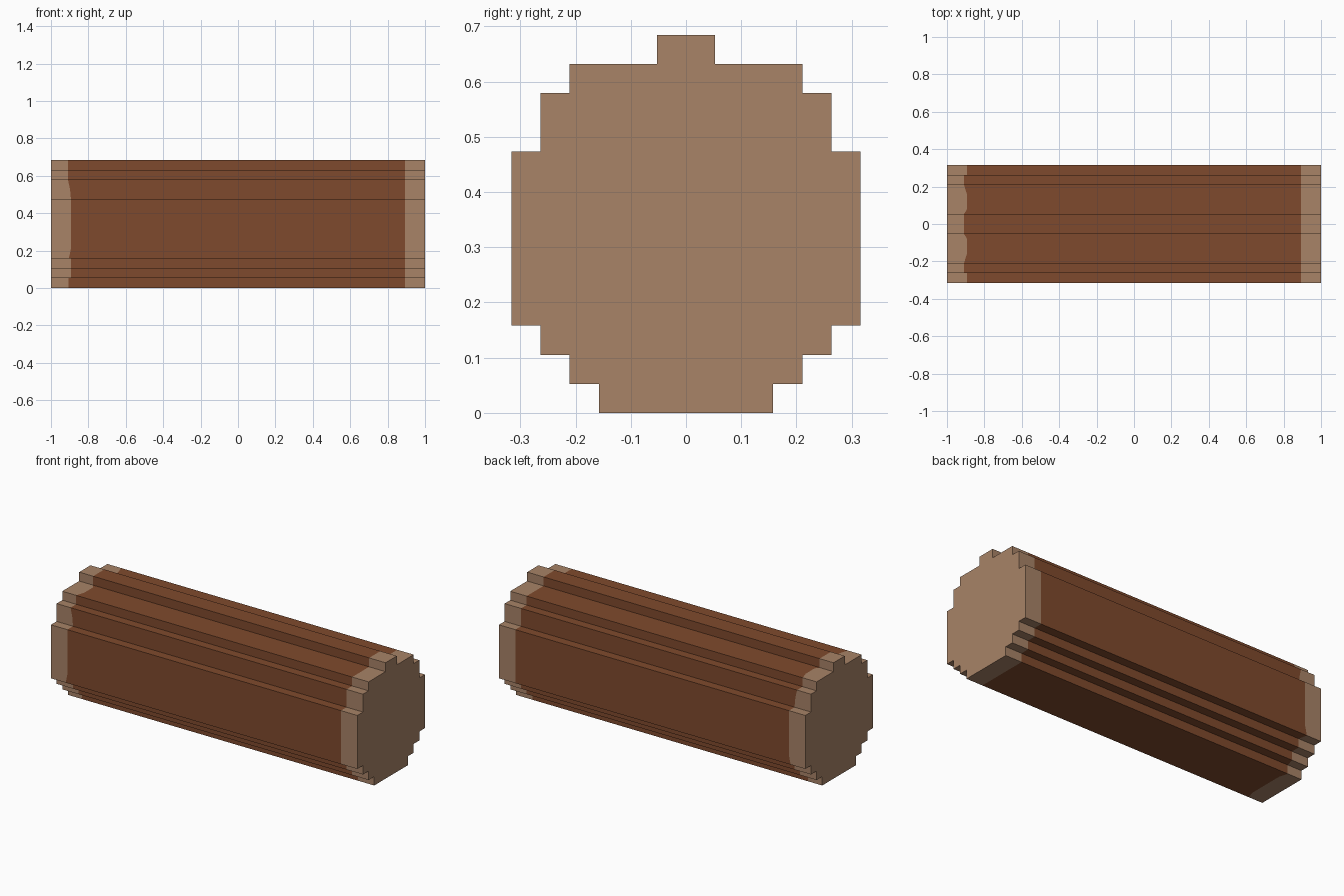
import bpy
import bmesh

cube = bpy.data.objects.get("Cube")
if cube:
    bpy.data.objects.remove(cube, do_unlink=True)


def make_material(name, rgb):
    mat = bpy.data.materials.new(name)
    mat.use_nodes = True
    color = (*rgb, 1.0)
    mat.diffuse_color = color
    mat.node_tree.nodes["Principled BSDF"].inputs["Base Color"].default_value = color
    return mat


bark = make_material("dark_bark", (0.212, 0.068, 0.026))
pale = make_material("pale_wood", (0.392, 0.227, 0.136))

# Half of the stepped cross-section in grid steps: (y, z, ragged bark edge)
STEP = 1 / 19
half = [
    (2, 0, 0), (3, 0, 0.9), (3, 1, 0.9), (4, 1, 0), (4, 2, 0), (5, 2, 0),
    (5, 3, 0), (6, 3, 0.7), (6, 4, 0), (6, 9, 0), (5, 9, 0), (5, 10, 0.3),
    (5, 11, 1), (4, 11, 1), (4, 12, 1), (3, 12, 0), (1.5, 12, 0),
    (1, 12, 1), (1, 13, 1),
]
profile = half + [(-y, z, r) for y, z, r in reversed(half)]

# Stations along the log: end cap, ragged bark edge, straight bark edge, end cap
stations = [
    lambda ragged: -1.0,
    lambda ragged: -0.893 - 0.016 * ragged,
    lambda ragged: 0.893,
    lambda ragged: 1.0,
]

bm = bmesh.new()
rings = [[bm.verts.new((x(r), y * STEP, z * STEP)) for y, z, r in profile]
         for x in stations]

# Sides: bark in the middle, bare wood bands at both ends
count = len(profile)
for band in range(len(rings) - 1):
    a, b = rings[band], rings[band + 1]
    for i in range(count):
        j = (i + 1) % count
        face = bm.faces.new((a[i], a[j], b[j], b[i]))
        face.material_index = 0 if band == 1 else 1

# Cut ends
for ring in (rings[0], rings[-1]):
    bm.faces.new(ring).material_index = 1

bmesh.ops.recalc_face_normals(bm, faces=bm.faces)
mesh = bpy.data.meshes.new("log")
bm.to_mesh(mesh)
bm.free()
mesh.materials.append(bark)
mesh.materials.append(pale)
bpy.context.collection.objects.link(bpy.data.objects.new("log", mesh))
